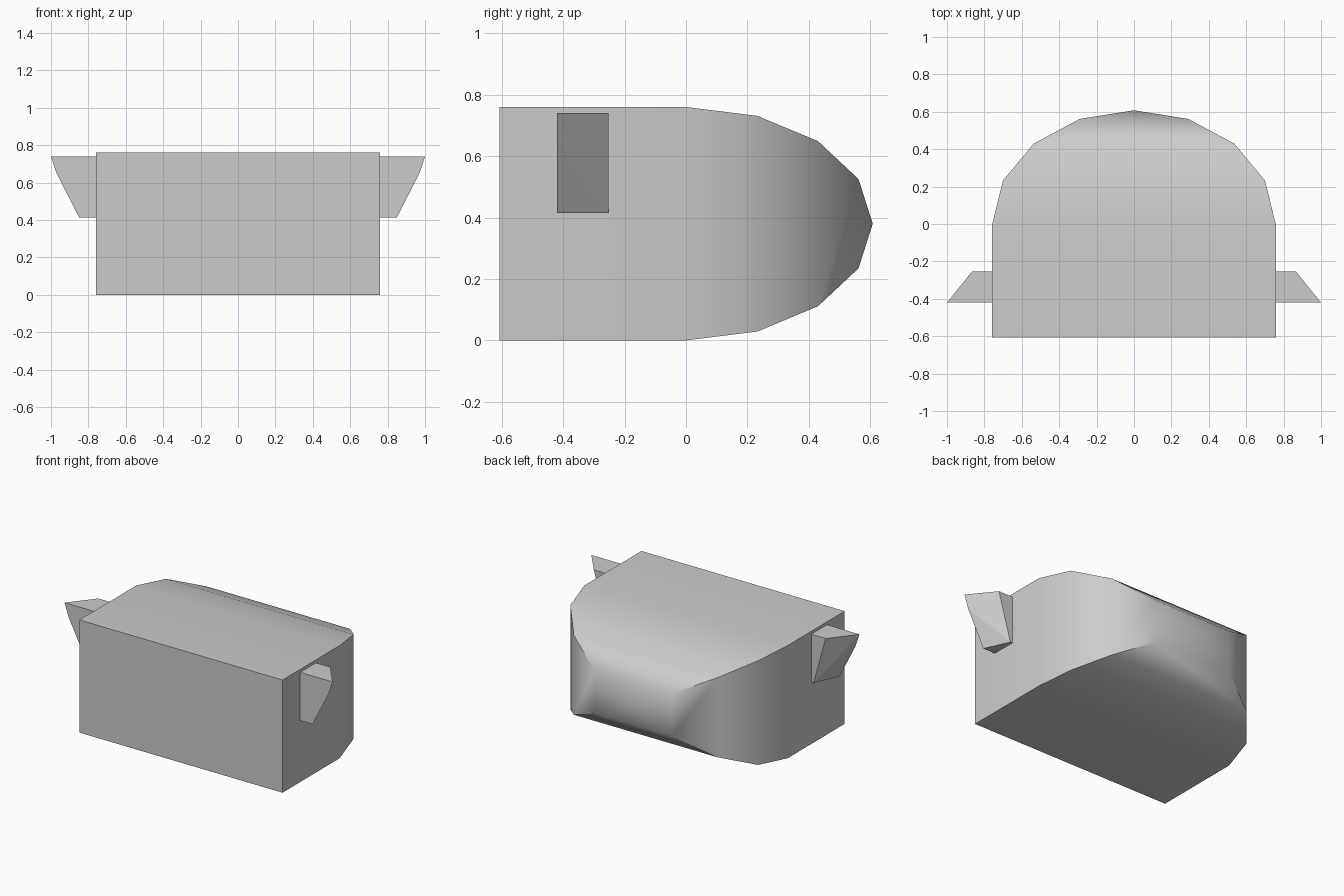
import bpy, bmesh, math

cube = bpy.data.objects.get("Cube")
if cube:
    bpy.data.objects.remove(cube, do_unlink=True)

grey = bpy.data.materials.new("plain_grey")
grey.use_nodes = True
colour = (0.6, 0.6, 0.6, 1)
grey.diffuse_color = colour
grey.node_tree.nodes["Principled BSDF"].inputs["Base Color"].default_value = colour


def finish(name, bm):
    bmesh.ops.recalc_face_normals(bm, faces=bm.faces)
    mesh = bpy.data.meshes.new(name)
    bm.to_mesh(mesh)
    bm.free()
    mesh.materials.append(grey)
    obj = bpy.data.objects.new(name, mesh)
    bpy.context.collection.objects.link(obj)
    return obj


# Body: a box whose rectangular section shrinks elliptically to a point at the back
WIDTH, DEPTH, HEIGHT = 0.758, 0.608, 0.38
STEPS = 4
bm = bmesh.new()


def ring(y, scale):
    w, h = WIDTH * scale, HEIGHT * scale
    return [bm.verts.new((sx * w, y, HEIGHT + sz * h))
            for sx, sz in ((-1, -1), (1, -1), (1, 1), (-1, 1))]


rings = [ring(-DEPTH, 1)]
for i in range(STEPS):
    t = i * math.pi / 2 / STEPS
    rings.append(ring(DEPTH * math.sin(t), math.cos(t)))
bm.faces.new(rings[0])
for a, b in zip(rings, rings[1:]):
    for k in range(4):
        n = (k + 1) % 4
        bm.faces.new((a[k], a[n], b[n], b[k]))
tip = bm.verts.new((0, DEPTH, HEIGHT))
for k in range(4):
    bm.faces.new((rings[-1][k], rings[-1][(k + 1) % 4], tip))
body = finish("body", bm)
bpy.context.view_layer.objects.active = body
body.select_set(True)
bpy.ops.object.shade_smooth_by_angle(angle=math.radians(30))
body.select_set(False)

# Side brackets: a thin wall plate with a tapered lug, flat on top and in front
FRONT, BACK, TOP, LOW = -0.42, -0.253, 0.74, 0.415
PLATE, INNER = 0.774, 0.75
corners = [(INNER, y, z) for y in (FRONT, BACK) for z in (LOW, TOP)]
corners += [
    (1.0, FRONT, TOP), (0.97, FRONT, 0.65), (0.85, FRONT, LOW),
    (0.865, BACK, TOP), (PLATE, BACK, 0.56), (PLATE, BACK, LOW),
    (PLATE, -0.336, LOW),
]
for name, side in (("left_bracket", 1), ("right_bracket", -1)):
    bm = bmesh.new()
    for x, y, z in corners:
        bm.verts.new((side * x, y, z))
    bmesh.ops.convex_hull(bm, input=bm.verts)
    bmesh.ops.dissolve_limit(bm, angle_limit=math.radians(3),
                             verts=bm.verts, edges=bm.edges)
    finish(name, bm)
